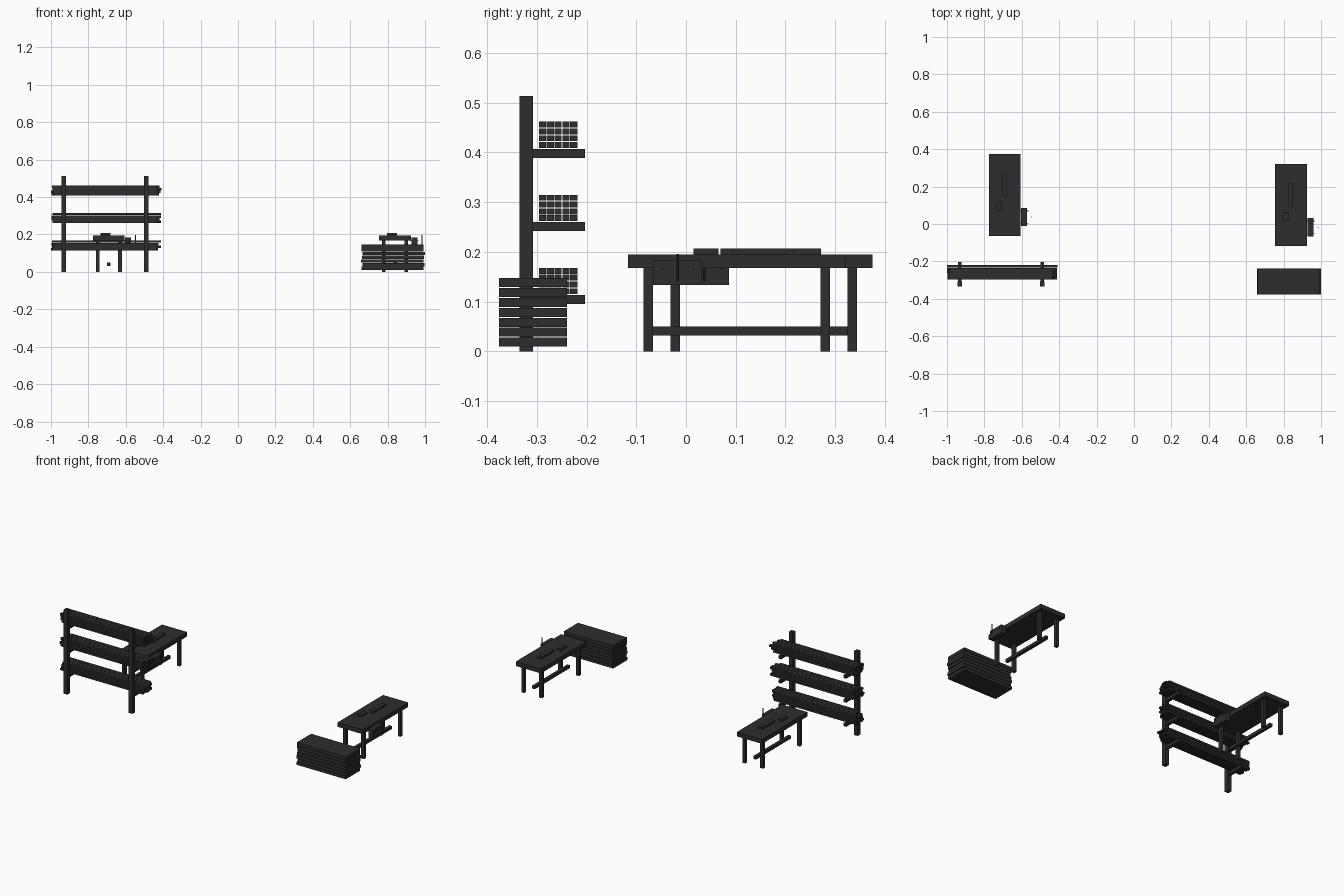
import bpy
import bmesh
import random
from mathutils import Matrix, Vector

random.seed(4)
cube = bpy.data.objects.get("Cube")
if cube:
    bpy.data.objects.remove(cube, do_unlink=True)

COLOUR = (0.027, 0.027, 0.027, 1)
mat = bpy.data.materials.new("charcoal")
mat.use_nodes = True
mat.diffuse_color = COLOUR
bsdf = mat.node_tree.nodes["Principled BSDF"]
bsdf.inputs["Base Color"].default_value = COLOUR
bsdf.inputs["Roughness"].default_value = 0.8


def finish(name, bm):
    mesh = bpy.data.meshes.new(name)
    bm.to_mesh(mesh)
    bm.free()
    mesh.materials.append(mat)
    obj = bpy.data.objects.new(name, mesh)
    bpy.context.collection.objects.link(obj)
    return obj


def add_box(bm, lo, hi):
    lo, hi = Vector(lo), Vector(hi)
    move = Matrix.Translation((lo + hi) / 2)
    bmesh.ops.create_cube(bm, size=1, matrix=move @ Matrix.Diagonal((*(hi - lo), 1)))


def box(name, lo, hi):
    bm = bmesh.new()
    add_box(bm, lo, hi)
    finish(name, bm)


def rod(name, centre, axis, radius, length):
    bm = bmesh.new()
    turn = Vector((0, 0, 1)).rotation_difference(Vector(axis)).to_matrix().to_4x4()
    bmesh.ops.create_cone(bm, cap_ends=True, segments=8, radius1=radius, radius2=radius,
                          depth=length, matrix=Matrix.Translation(centre) @ turn)
    finish(name, bm)


# Lumber rack: two posts with three cantilever arms each
SHELVES = (0.113, 0.260, 0.407)
for side, x in (("right", -0.931), ("left", -0.491)):
    box("rack_post_" + side, (x - 0.0125, -0.335, 0), (x + 0.0125, -0.308, 0.513))
    for z in SHELVES:
        box("rack_arm_" + side, (x - 0.009, -0.309, z - 0.018), (x + 0.009, -0.203, z))

# Loose boards stacked on each pair of arms
for z in SHELVES:
    bm = bmesh.new()
    for row in range(4):
        for col in range(5):
            x = -0.705 + random.uniform(-0.016, 0.016)
            y = -0.296 + col * 0.0158
            low = z + 0.002 + row * 0.0136
            add_box(bm, (x - 0.28, y, low), (x + 0.28, y + 0.0145, low + 0.0118))
    finish("rack_boards", bm)


# Workbench with vise and tools; cx, cy is the centre of the top
def workbench(name, cx, cy):
    def part(label, lo, hi):
        box(name + label, (cx + lo[0], cy + lo[1], lo[2]), (cx + hi[0], cy + hi[1], hi[2]))

    part("_top", (-0.085, -0.219, 0.168), (0.085, 0.219, 0.195))
    for sx in (-1, 1):
        for sy in (-1, 1):
            x, y = sx * 0.060, sy * 0.178
            part("_leg", (x - 0.0095, y - 0.0095, 0), (x + 0.0095, y + 0.0095, 0.169))
    part("_stretcher", (-0.009, -0.169, 0.032), (0.009, 0.169, 0.050))
    # Vise jaw, guide rods and handle
    part("_vise_jaw", (0.088, -0.168, 0.133), (0.119, -0.070, 0.183))
    for y in (-0.152, -0.086):
        rod(name + "_vise_guide", (cx + 0.103, cy + y, 0.166), (1, 0, 0), 0.002, 0.046)
    rod(name + "_vise_handle", (cx + 0.144, cy - 0.119, 0.168), (0, 0, 1), 0.0025, 0.056)
    # Tools lying on the top
    part("_long_tool", (-0.014, -0.009, 0.194), (0.010, 0.115, 0.207))
    part("_short_tool", (-0.043, -0.087, 0.194), (-0.015, -0.037, 0.207))


workbench("left_bench", 0.84, 0.102)
workbench("right_bench", -0.691, 0.156)

# Sheet stack on the floor, ends slightly uneven
for i in range(7):
    shift = 0 if i > 4 else random.uniform(-0.007, 0.007)
    z = 0.0095 + i * 0.0199
    box("stacked_sheet", (0.661 + shift, -0.376, z), (0.993 + shift, -0.239, z + 0.0182))
